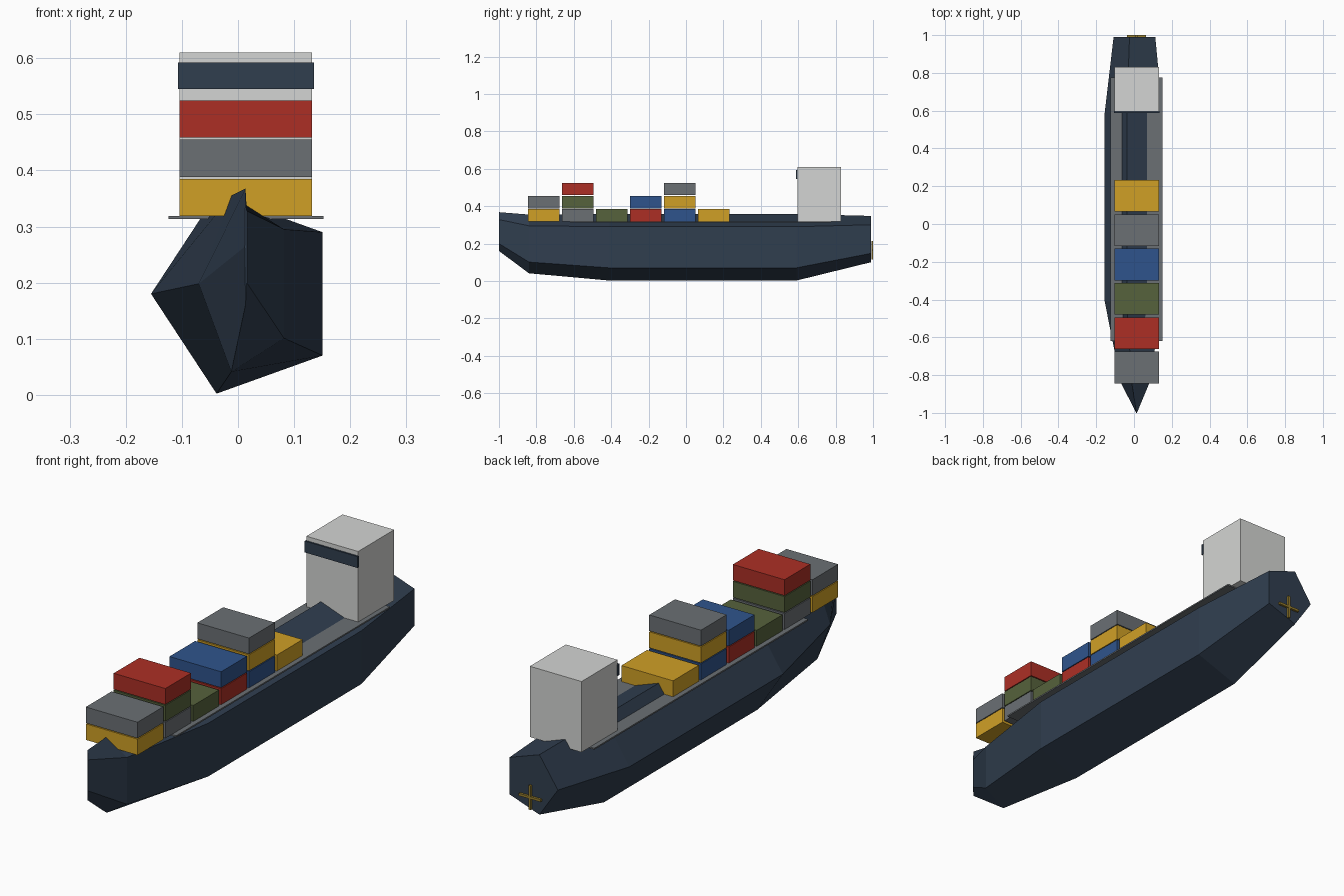
import bpy, bmesh, math

if "Cube" in bpy.data.objects:
    bpy.data.objects.remove(bpy.data.objects["Cube"], do_unlink=True)

CX = 0.014  # centreline of the ship


def material(name, rgb):
    lin = [((c / 255 + 0.055) / 1.055) ** 2.4 for c in rgb]
    m = bpy.data.materials.new(name)
    m.use_nodes = True
    m.diffuse_color = (*lin, 1)
    m.node_tree.nodes["Principled BSDF"].inputs["Base Color"].default_value = (*lin, 1)
    return m


navy = material("navy", (48, 62, 79))
white = material("off_white", (212, 213, 211))
grey = material("grey", (107, 112, 116))
red = material("red", (172, 47, 37))
yellow = material("yellow", (208, 160, 38))
blue = material("blue", (47, 84, 140))
green = material("green", (86, 98, 60))
bronze = material("bronze", (150, 125, 45))


def finish(name, bm, mat):
    bmesh.ops.recalc_face_normals(bm, faces=bm.faces)
    mesh = bpy.data.meshes.new(name)
    bm.to_mesh(mesh)
    bm.free()
    mesh.materials.append(mat)
    ob = bpy.data.objects.new(name, mesh)
    bpy.context.collection.objects.link(ob)
    return ob


def box(name, mat, width, y0, y1, z0, z1):
    bm = bmesh.new()
    bmesh.ops.create_cube(bm, size=1)
    for v in bm.verts:
        v.co = (CX + v.co.x * width,
                (y0 + y1) / 2 + v.co.y * (y1 - y0),
                (z0 + z1) / 2 + v.co.z * (z1 - z0))
    return finish(name, bm, mat)


# Hull: five-sided sections lofted from bow to stern (y, half width, half height, centre z)
stations = [(-1.0, 0.002, 0.109, 0.264), (-0.84, 0.084, 0.165, 0.198),
            (-0.41, 0.169, 0.187, 0.18), (0.59, 0.169, 0.187, 0.18),
            (0.99, 0.122, 0.13, 0.224)]
bm = bmesh.new()
rings = []
for y, rx, rz, zc in stations:
    angles = [math.radians(36 + 72 * i) for i in range(5)]
    rings.append([bm.verts.new((CX + rx * math.cos(a), y, zc + rz * math.sin(a)))
                  for a in angles])
for a, b in zip(rings, rings[1:]):
    for i in range(5):
        j = (i + 1) % 5
        bm.faces.new((a[i], a[j], b[j], b[i]))
bm.faces.new(rings[0])
bm.faces.new(rings[-1])
finish("hull", bm, navy)

# Deck plate
box("deck", grey, 0.276, -0.62, 0.775, 0.313, 0.319)

# Container stacks, bow to stern, each listed from the bottom up
stacks = [(yellow, grey), (grey, green, red), (green,), (red, blue),
          (blue, yellow, grey), (yellow,)]
for i, stack in enumerate(stacks):
    y = -0.76 + 0.1818 * i
    for level, mat in enumerate(stack):
        z = 0.319 + 0.0697 * level
        box(f"container_{i + 1}_{level + 1}", mat, 0.236, y - 0.084, y + 0.084, z, z + 0.066)

# Bridge tower and its window band
box("bridge", white, 0.236, 0.595, 0.83, 0.318, 0.61)
box("bridge_window", navy, 0.242, 0.588, 0.597, 0.545, 0.592)

# Propeller: two crossed blades on the stern
box("propeller_blade_upright", bronze, 0.01, 0.991, 1.0, 0.114, 0.214)
box("propeller_blade_level", bronze, 0.1, 0.991, 1.0, 0.159, 0.169)
